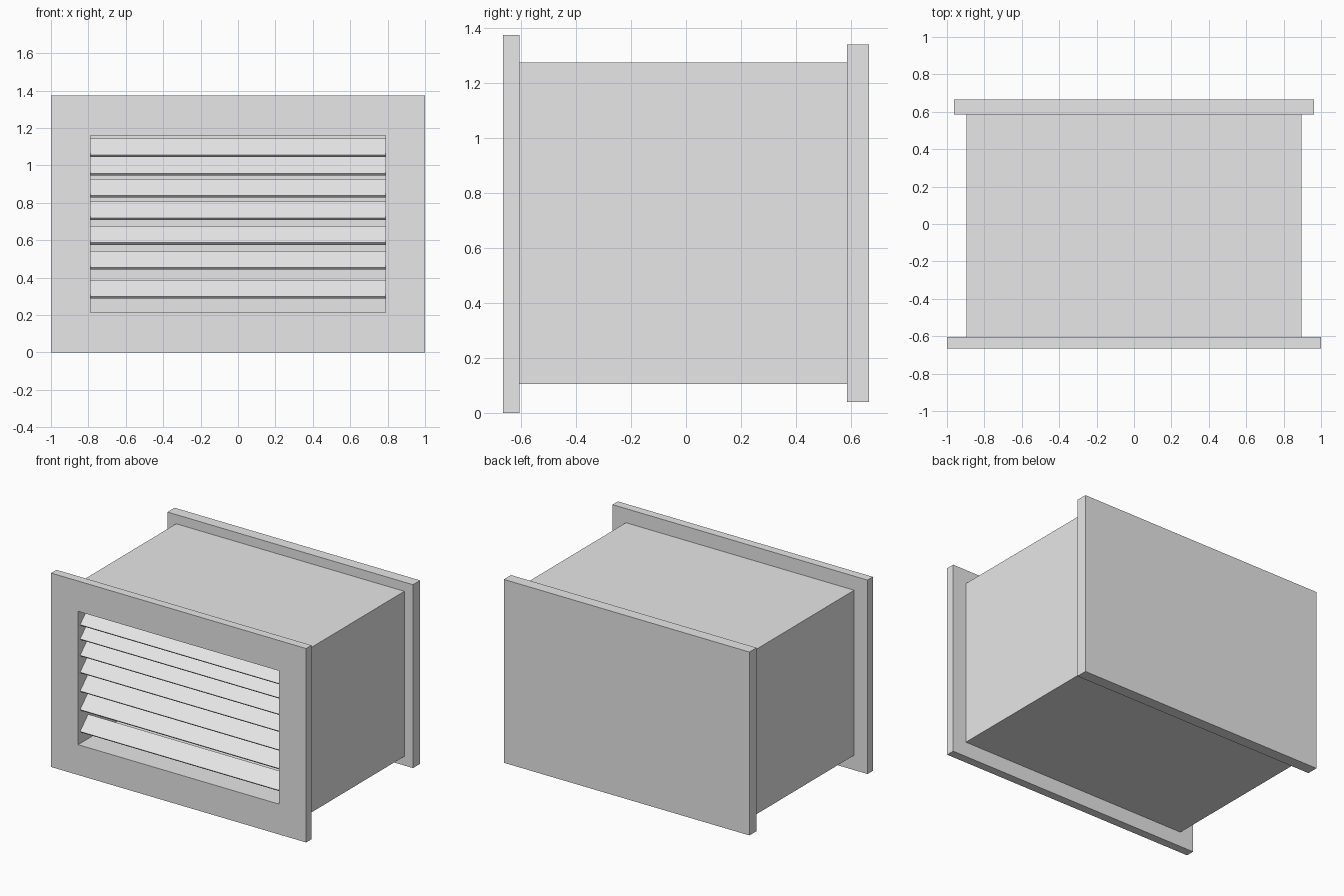
import bpy
import bmesh

if "Cube" in bpy.data.objects:
    bpy.data.objects.remove(bpy.data.objects["Cube"])

grey = bpy.data.materials.new("light_grey")
grey.use_nodes = True
grey.diffuse_color = (0.8, 0.8, 0.8, 1)
grey.node_tree.nodes["Principled BSDF"].inputs["Base Color"].default_value = (0.8, 0.8, 0.8, 1)


def finish(name, bm):
    bmesh.ops.recalc_face_normals(bm, faces=bm.faces)
    mesh = bpy.data.meshes.new(name)
    bm.to_mesh(mesh)
    bm.free()
    mesh.materials.append(grey)
    obj = bpy.data.objects.new(name, mesh)
    bpy.context.collection.objects.link(obj)
    return obj


def rect_loop(bm, rect, y):
    half, low, high = rect
    return [bm.verts.new((x, y, z)) for x, z in
            ((-half, low), (half, low), (half, high), (-half, high))]


def bridge(bm, a, b):
    for i in range(len(a)):
        j = (i + 1) % len(a)
        bm.faces.new((a[i], a[j], b[j], b[i]))


def sleeve(name, outer, inner, front, back):
    """Rectangular tube running along y."""
    bm = bmesh.new()
    loops = [rect_loop(bm, outer, front), rect_loop(bm, outer, back),
             rect_loop(bm, inner, back), rect_loop(bm, inner, front)]
    for i in range(4):
        bridge(bm, loops[i], loops[(i + 1) % 4])
    return finish(name, bm)


def prism(name, profile, half):
    """Solid with a (y, z) profile running along x."""
    bm = bmesh.new()
    ends = [[bm.verts.new((x, y, z)) for y, z in profile] for x in (-half, half)]
    bridge(bm, *ends)
    for end in ends:
        bm.faces.new(end)
    return finish(name, bm)


# Rectangles: half width, bottom, top
opening = (0.788, 0.215, 1.16)
sleeve("front_frame", (1.0, 0.0, 1.375), opening, -0.665, -0.605)
sleeve("duct_body", (0.895, 0.105, 1.275), opening, -0.605, 0.585)

# Closed plate at the rear
prism("back_plate", [(0.585, 0.04), (0.665, 0.04), (0.665, 1.34), (0.585, 1.34)], 0.963)

# Tilted louvre slats, placed by the height of their front lower edge
depth, rise, thick = 0.09, 0.088, 0.011
for i, z in enumerate((0.3, 0.455, 0.587, 0.72, 0.84, 0.956, 1.057)):
    y = -0.643
    prism(f"slat_{i + 1}", [(y, z), (y + depth, z + rise),
                            (y + depth + thick, z + rise - thick),
                            (y + thick, z - thick)], opening[0])
